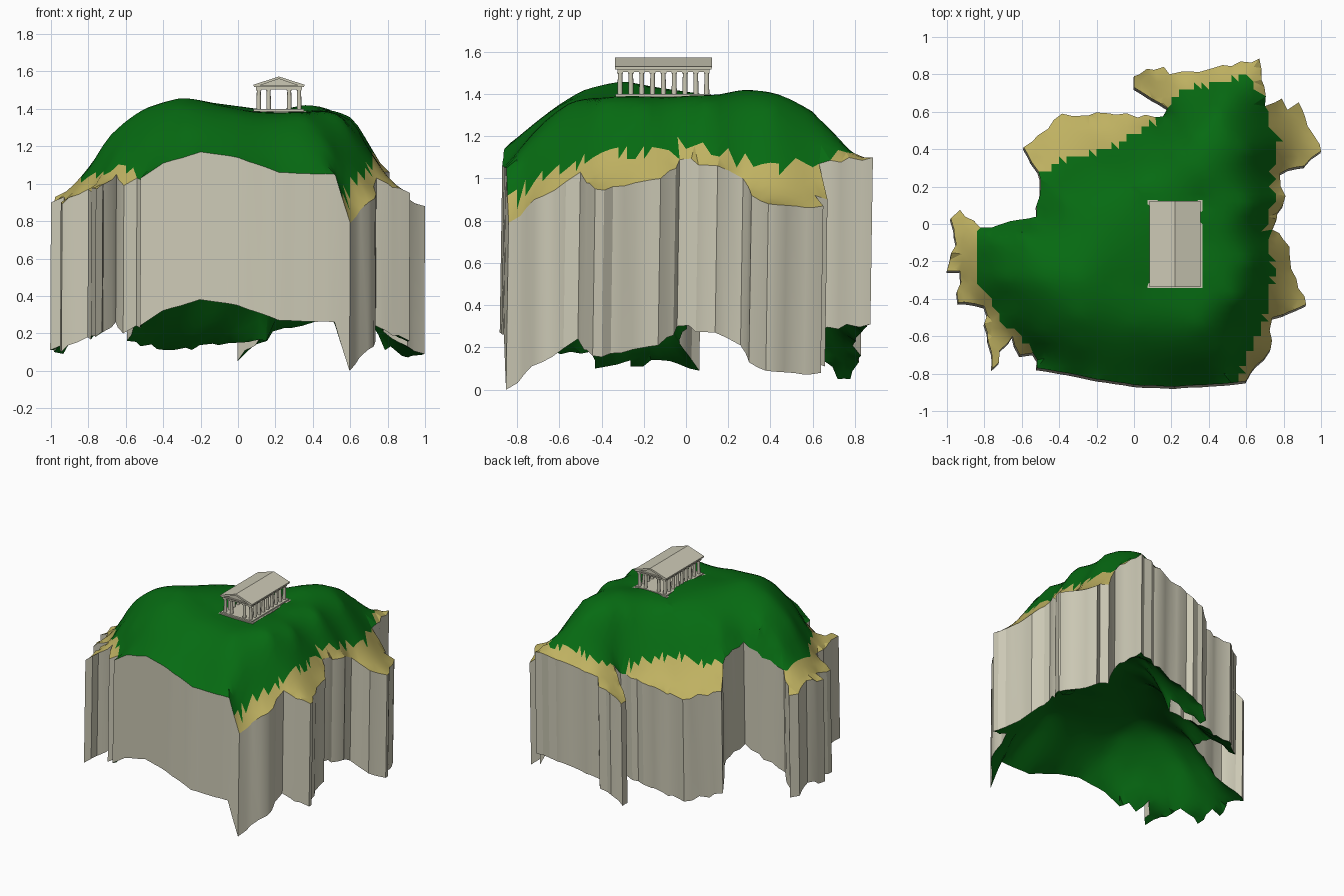
import bpy, bmesh, math, random
from mathutils import Vector, Matrix
from mathutils.geometry import delaunay_2d_cdt

if "Cube" in bpy.data.objects:
    bpy.data.objects.remove(bpy.data.objects["Cube"])

random.seed(4)
DROP = Vector((-.004, -.012, -.79))    # from top surface to underside


def material(name, rgb):
    m = bpy.data.materials.new(name)
    m.diffuse_color = (*rgb, 1)
    m.use_nodes = True
    m.node_tree.nodes["Principled BSDF"].inputs["Base Color"].default_value = m.diffuse_color
    return m


GRASS = material("grass", (0.002, 0.145, 0.006))
SAND = material("sand", (0.52, 0.44, 0.12))
STONE = material("stone", (0.60, 0.58, 0.46))

# Cliff rim, clockwise from the back tip: x, y, height
RIM = [(0, .79, .84), (.07, .83, .92), (.16, .84, .95), (.19, .80, 1.0), (.41, .83, 1.05),
       (.67, .885, 1.1), (.70, .63, 1.07), (.79, .67, .90), (.82, .61, .92), (.88, .65, .87),
       (1, .39, .88), (.91, .31, .92), (.78, .27, 1.0), (.81, .15, 1.06), (.74, -.03, 1.09),
       (.83, -.12, 1.0), (.84, -.24, .98), (.92, -.43, .95), (.74, -.50, 1.03),
       (.73, -.67, .92), (.60, -.84, .79), (.52, -.85, 1.05), (.22, -.87, 1.06),
       (0, -.86, 1.14), (-.2, -.83, 1.17), (-.4, -.79, 1.11), (-.52, -.77, 1.03),
       (-.54, -.69, 1.03), (-.61, -.70, .99), (-.65, -.60, 1.05), (-.76, -.775, .97),
       (-.80, -.44, .97), (-.94, -.42, .89), (-.93, -.25, .93), (-1, -.25, .90),
       (-.95, -.11, .93), (-.98, .03, .89), (-.93, .075, .88), (-.82, -.02, 1.01),
       (-.52, .04, 1.17), (-.5, .24, 1.12), (-.59, .41, .95), (-.385, .59, .90),
       (.155, .575, .95), (.18, .62, 1.02), (0, .73, .84)]

# Spot heights on the hill
HILL = [(-.3, -.3, 1.46), (-.1, -.3, 1.42), (-.5, -.3, 1.40), (-.6, -.3, 1.33), (-.7, -.3, 1.24),
        (-.8, -.2, 1.08), (-.3, -.5, 1.41), (-.3, -.65, 1.30), (0, -.55, 1.37), (0, -.7, 1.27),
        (.08, -.34, 1.385), (.35, -.34, 1.38), (.08, .12, 1.385), (.36, .12, 1.385),
        (.22, -.1, 1.38), (.22, -.34, 1.38), (.36, -.1, 1.38), (.35, -.55, 1.36), (.35, -.7, 1.24),
        (.5, -.7, 1.18), (.55, -.4, 1.36), (.62, -.2, 1.33), (.69, -.2, 1.20), (.5, 0, 1.385),
        (.62, .1, 1.35), (.71, .1, 1.2), (.35, .28, 1.42), (.5, .45, 1.38), (.6, .4, 1.33),
        (.7, .4, 1.18), (.45, .6, 1.32), (.5, .7, 1.22), (.3, .5, 1.34), (.2, .4, 1.33),
        (0, .2, 1.38), (-.2, .1, 1.37), (-.2, .3, 1.22), (-.4, .15, 1.27), (-.4, .3, 1.1),
        (-.1, .42, 1.08), (.1, .5, 1.1), (-.6, -.05, 1.28), (-.75, -.05, 1.13),
        (-.65, -.5, 1.16), (-.5, -.6, 1.22), (-.2, .5, .97)]

# Limit of the grass, outside it is sand
GREEN = [(.54, -.9), (.59, -.76), (.66, -.6), (.70, -.5), (.75, -.25), (.72, -.1), (.71, 0),
         (.75, .1), (.74, .25), (.78, .45), (.72, .55), (.70, .63), (.66, .7), (.6, .8), (.4, .74),
         (.27, .73), (.2, .66), (.18, .6), (.03, .5), (-.13, .40), (-.4, .33), (-.55, .24),
         (-.55, .05), (-.83, .0), (-.85, -.28), (-.77, -.4), (-.72, -.52), (-.61, -.6),
         (-.53, -.7), (-.55, -.9)]


def inside(x, y, poly):
    hit = False
    for a, b in zip(poly, poly[1:] + poly[:1]):
        if (a[1] > y) != (b[1] > y) and x < a[0] + (y - a[1]) * (b[0] - a[0]) / (b[1] - a[1]):
            hit = not hit
    return hit


def fit_surface(pts):
    """Radial interpolation through all given heights."""
    n = len(pts)
    rows = [[math.hypot(p[0] - q[0], p[1] - q[1]) for q in pts] + [1, p[2]] for p in pts]
    rows.append([1] * n + [0, 0])
    m = n + 1
    for i in range(m):
        k = max(range(i, m), key=lambda r: abs(rows[r][i]))
        rows[i], rows[k] = rows[k], rows[i]
        for r in range(m):
            if r != i:
                f = rows[r][i] / rows[i][i]
                if f:
                    rows[r] = [u - f * v for u, v in zip(rows[r], rows[i])]
    w = [rows[i][m] / rows[i][i] for i in range(m)]
    return lambda x, y: w[n] + sum(w[i] * math.hypot(x - p[0], y - p[1]) for i, p in enumerate(pts))


def finish(name, bm, mats, angle=None):
    me = bpy.data.meshes.new(name)
    bm.to_mesh(me)
    bm.free()
    for m in mats:
        me.materials.append(m)
    ob = bpy.data.objects.new(name, me)
    bpy.context.collection.objects.link(ob)
    if angle:
        bpy.ops.object.select_all(action='DESELECT')
        ob.select_set(True)
        bpy.context.view_layer.objects.active = ob
        bpy.ops.object.shade_smooth_by_angle(angle=math.radians(angle))
    return ob


# Rim subdivided and roughened, except the even front face
rim = []
for a, b in zip(RIM, RIM[1:] + RIM[:1]):
    a, b = Vector(a), Vector(b)
    n = max(1, round((b - a).xy.length / 0.05))
    r = .002 if max(a.y, b.y) < -.75 else .013
    for i in range(n):
        p = a.lerp(b, i / n)
        if i:
            p += Vector([random.uniform(-r, r) for _ in range(3)])
        rim.append(p)
rim.reverse()

height = fit_surface([tuple(p) for p in rim] + HILL)
flat = [p.xy for p in rim]
STEP = 0.04
for i in range(-25, 26):
    for j in range(-25, 26):
        q = Vector((i * STEP, j * STEP))
        if inside(q.x, q.y, rim) and min((q - p.xy).length for p in rim) > 0.026:
            flat.append(q)
out = delaunay_2d_cdt(flat, [], [list(range(len(rim)))], 1, 1e-5)

# Island: top surface, cliff walls and matching underside
bm = bmesh.new()
tops = [bm.verts.new((v.x, v.y, height(v.x, v.y))) for v in out[0]]
for f in out[2]:
    face = bm.faces.new([tops[i] for i in f])
    c = face.calc_center_median()
    face.material_index = 0 if inside(c.x, c.y, GREEN) else 1
edges = [e for e in bm.edges if e.is_boundary]
low = {v: bm.verts.new(v.co + DROP) for v in tops}
for f in list(bm.faces):
    bm.faces.new([low[v] for v in reversed(f.verts)])
for e in edges:
    a, b = e.verts
    bm.faces.new((a, b, low[b], low[a])).material_index = 2
bmesh.ops.recalc_face_normals(bm, faces=bm.faces)
finish("floating_island", bm, [GRASS, SAND, STONE], 25)


# Temple
CX, CY = 0.219, -0.107


def add_box(bm, x, y, z0, z1, hx, hy):
    bmesh.ops.create_cube(bm, size=1, matrix=Matrix.Translation((x, y, (z0 + z1) / 2))
                          @ Matrix.Diagonal((2 * hx, 2 * hy, z1 - z0, 1)))


def box(name, z0, z1, hx, hy):
    bm = bmesh.new()
    add_box(bm, CX, CY, z0, z1, hx, hy)
    finish(name, bm, [STONE])


box("lower_step", 1.365, 1.389, .147, .236)
box("upper_step", 1.389, 1.399, .135, .226)
box("architrave", 1.503, 1.516, .123, .218)
box("cornice", 1.516, 1.524, .134, .228)

# Colonnade: four across each end, nine along each side
spots = [(s * .108, -.205 + i * .41 / 8) for s in (-1, 1) for i in range(9)]
spots += [(s * .055, t * .205) for s in (-1, 1) for t in (-1, 1)]
bm = bmesh.new()
for x, y in spots:
    bmesh.ops.create_cone(bm, cap_ends=True, segments=12, radius1=.0125, radius2=.0105, depth=.1,
                          matrix=Matrix.Translation((CX + x, CY + y, 1.449)))
    add_box(bm, CX + x, CY + y, 1.497, 1.504, .0135, .0135)
finish("columns", bm, [STONE], 40)


def prism(name, profile, hy):
    bm = bmesh.new()
    f = bm.faces.new([bm.verts.new((CX + x, CY - hy, z)) for x, z in profile])
    new = bmesh.ops.extrude_face_region(bm, geom=[f])["geom"]
    bmesh.ops.translate(bm, vec=(0, 2 * hy, 0), verts=[v for v in new if isinstance(v, bmesh.types.BMVert)])
    bmesh.ops.recalc_face_normals(bm, faces=bm.faces)
    finish(name, bm, [STONE])


# Recessed gable and overhanging roof
prism("gable", [(-.122, 1.523), (.122, 1.523), (0, 1.564)], .215)
prism("roof", [(-.137, 1.522), (-.112, 1.522), (0, 1.56), (.112, 1.522), (.137, 1.522),
               (.137, 1.529), (0, 1.573), (-.137, 1.529)], .23)
